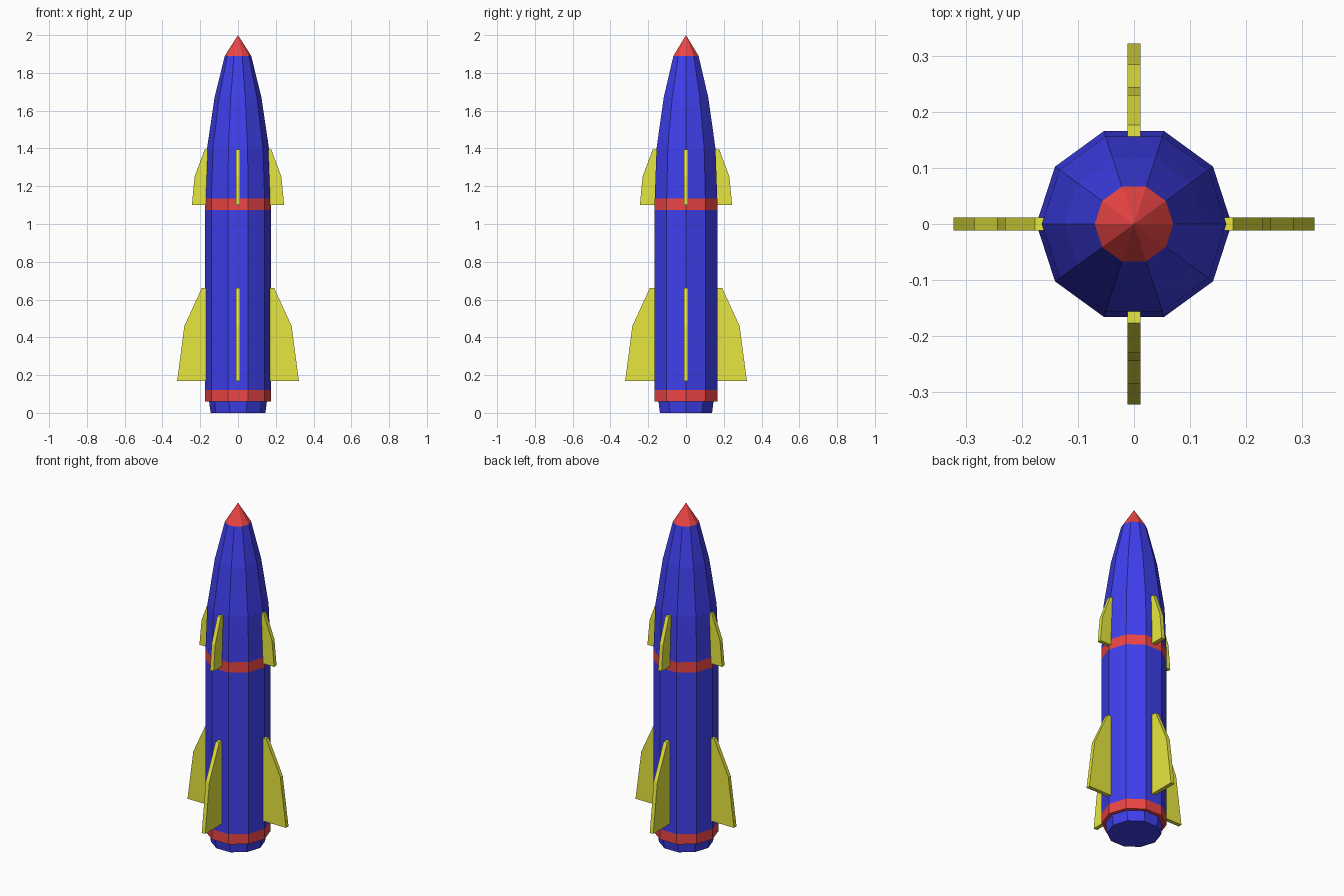
import bpy, bmesh
from math import cos, sin, pi

if "Cube" in bpy.data.objects:
    bpy.data.objects.remove(bpy.data.objects["Cube"])

SIDES = 10


def material(name, rgb):
    m = bpy.data.materials.new(name)
    m.diffuse_color = (*rgb, 1)
    m.use_nodes = True
    m.node_tree.nodes["Principled BSDF"].inputs["Base Color"].default_value = m.diffuse_color
    return m


BLUE = material("blue", (0.05, 0.05, 0.85))
RED = material("red", (0.85, 0.06, 0.06))
YELLOW = material("yellow", (0.8, 0.8, 0.05))


def finish(bm, name, mat):
    bmesh.ops.recalc_face_normals(bm, faces=bm.faces)
    me = bpy.data.meshes.new(name)
    bm.to_mesh(me)
    bm.free()
    me.materials.append(mat)
    ob = bpy.data.objects.new(name, me)
    bpy.context.collection.objects.link(ob)
    return ob


def lathe(name, profile, mat):
    """Ten-sided hull section from (radius, z) points; radius 0 closes it."""
    bm = bmesh.new()
    rings = [[bm.verts.new((r * cos(2 * pi * i / SIDES), r * sin(2 * pi * i / SIDES), z))
              for i in range(SIDES)] for r, z in profile]
    for a, b in zip(rings, rings[1:]):
        for i in range(SIDES):
            j = (i + 1) % SIDES
            bm.faces.new((a[i], a[j], b[j], b[i]))
    bmesh.ops.remove_doubles(bm, verts=bm.verts, dist=1e-5)
    return finish(bm, name, mat)


def fin_set(name, outline, thickness=0.023):
    """Four flat fins from one (radius, z) outline."""
    for k in range(4):
        bm = bmesh.new()
        face = bm.faces.new([bm.verts.new((r, -thickness / 2, z)) for r, z in outline])
        ext = bmesh.ops.extrude_face_region(bm, geom=[face])
        verts = [v for v in ext["geom"] if isinstance(v, bmesh.types.BMVert)]
        bmesh.ops.translate(bm, verts=verts, vec=(0, thickness, 0))
        fin = finish(bm, f"{name}_{k + 1}", YELLOW)
        fin.rotation_euler.z = k * pi / 2


# Hull sections from the tail to the tip
R = 0.174
lathe("tail_nozzle", [(0, 0), (0.145, 0), (0.153, 0.06)], BLUE)
lathe("lower_band", [(0.153, 0.06), (R, 0.06), (R, 0.12)], RED)
lathe("main_hull", [(R, 0.12), (R, 1.075)], BLUE)
lathe("upper_band", [(R, 1.075), (R, 1.135)], RED)
lathe("tapered_hull", [(R, 1.135), (0.164, 1.4), (0.124, 1.67), (0.07, 1.89)], BLUE)
lathe("nose_cone", [(0.07, 1.89), (0, 2.0)], RED)

# Fins, rooted slightly inside the hull
fin_set("lower_fin", [(0.155, 0.17), (0.322, 0.17), (0.284, 0.46), (0.192, 0.66), (0.155, 0.66)])
fin_set("upper_fin", [(0.15, 1.1), (0.244, 1.1), (0.23, 1.25), (0.176, 1.395), (0.15, 1.395)])
